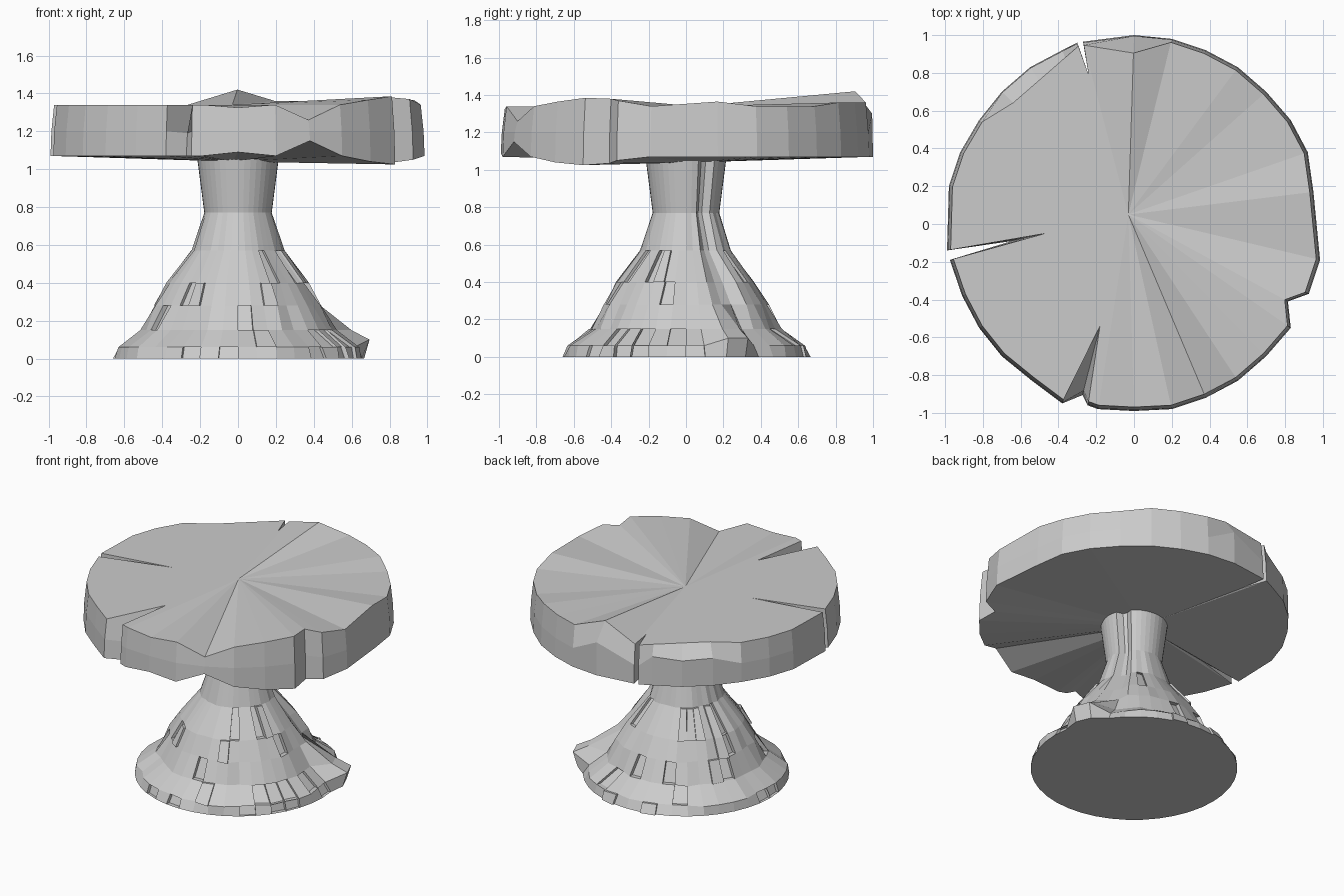
import bpy, bmesh, random
from math import cos, sin, radians, tau

if "Cube" in bpy.data.objects:
    bpy.data.objects.remove(bpy.data.objects["Cube"])

random.seed(4)
wood = bpy.data.materials.new("grey wood")
wood.diffuse_color = (0.6, 0.6, 0.6, 1)
wood.use_nodes = True
wood.node_tree.nodes["Principled BSDF"].inputs["Base Color"].default_value = wood.diffuse_color


def finish(bm, name):
    bmesh.ops.recalc_face_normals(bm, faces=bm.faces)
    mesh = bpy.data.meshes.new(name)
    bm.to_mesh(mesh)
    bm.free()
    mesh.materials.append(wood)
    ob = bpy.data.objects.new(name, mesh)
    bpy.context.collection.objects.link(ob)
    return ob


# --- Cracked table slab: a rim outline with three rings, fanned to a hub ---
HUB = (-0.03, 0.05)
# x, y, then optional overrides: top scale/height, mid scale/height, bottom scale/height
rim = [
    (0.95, 0.17, dict(zt=1.365)), (0.92, 0.38, {}), (0.83, 0.55, {}), (0.70, 0.70, {}),
    (0.55, 0.83, dict(zt=1.36)), (0.38, 0.92, dict(zt=1.36)), (0.20, 0.98, dict(zt=1.36)),
    (0.0, 1.0, dict(st=0.90, zt=1.42, zm=1.3)),
    # back crack
    (-0.27, 0.965, {}), (-0.24, 0.79, dict(st=1, sm=1, sb=1)), (-0.30, 0.96, {}),
    # chipped back left edge
    (-0.38, 0.92, dict(st=0.955, zm=1.27)), (-0.55, 0.83, dict(st=0.91, zm=1.25)),
    (-0.70, 0.70, dict(st=0.91, zm=1.26)), (-0.82, 0.55, {}),
    (-0.92, 0.38, {}), (-0.98, 0.20, {}),
    # left crack
    (-0.99, -0.14, {}), (-0.47, -0.05, dict(st=1, sm=1.2, sb=1.4)), (-0.975, -0.19, {}),
    (-0.91, -0.38, {}), (-0.82, -0.55, {}), (-0.70, -0.70, {}),
    (-0.54, -0.83, {}),
    # front crack with a sloping floor
    (-0.38, -0.95, dict(zm=1.2)), (-0.18, -0.54, dict(st=1, sm=1.58, zm=1.19, sb=1.62)),
    (-0.245, -0.96, {}),
    (-0.19, -0.98, {}), (0.0, -0.99, dict(zb=1.09, zt=1.325)), (0.20, -0.98, {}),
    (0.38, -0.92, dict(zt=1.26, zb=1.15)), (0.55, -0.83, {}), (0.70, -0.70, dict(zt=1.365, zb=1.04)),
    # notched front right corner
    (0.83, -0.55, dict(zt=1.385, zb=1.025)), (0.815, -0.41, dict(zt=1.38, zb=1.035)),
    (0.925, -0.37, dict(zt=1.37, zb=1.05)), (0.985, -0.19, {}),
]
bm = bmesh.new()


def ring(skey, zkey, scale, height):
    out = []
    for x, y, o in rim:
        s = o.get(skey, scale)
        out.append(bm.verts.new((HUB[0] + (x - HUB[0]) * s, HUB[1] + (y - HUB[1]) * s,
                                 o.get(zkey, height))))
    return out


rings = [ring("sb", "zb", 1.0, 1.07), ring("sm", "zm", 0.995, 1.2), ring("st", "zt", 0.98, 1.34)]
hub_low, hub_top = bm.verts.new((*HUB, 1.04)), bm.verts.new((*HUB, 1.34))
n = len(rim)
for i in range(n):
    j = (i + 1) % n
    for low, up in zip(rings, rings[1:]):
        bm.faces.new((low[i], low[j], up[j], up[i]))
    bm.faces.new((rings[0][j], rings[0][i], hub_low))
    bm.faces.new((rings[2][i], rings[2][j], hub_top))
finish(bm, "table_slab")

# --- Flared trunk: lathed profile with a groove, a root spur and bark plates ---
profile = [(0.66, 0), (0.635, 0.06), (0.515, 0.15), (0.445, 0.28), (0.37, 0.40),
           (0.24, 0.57), (0.178, 0.77), (0.215, 1.055)]
SIDES = 40
bm = bmesh.new()
grid = []
for k, (r, z) in enumerate(profile):
    row = []
    for i in range(SIDES):
        a = tau * i / SIDES
        rr = r
        if 1 <= k <= 5:
            rr *= 1 + random.uniform(-0.03, 0.03)
        if i in (3, 4) and k >= 3:          # long groove up the right side
            rr -= 0.035
        if i in (2, 3) and k < 3:           # broken root spur
            rr = (0.70, 0.73, 0.63)[k]
        row.append(bm.verts.new((rr * cos(a), rr * sin(a), z + (0.04 if i in (2, 3) and k == 1 else 0))))
    grid.append(row)
plates = []
for k in range(len(profile) - 1):
    for i in range(SIDES):
        j = (i + 1) % SIDES
        f = bm.faces.new((grid[k][i], grid[k][j], grid[k + 1][j], grid[k + 1][i]))
        if k < 5 and i not in (1, 2, 3, 4) and random.random() < 0.2:
            plates.append(f)
bm.faces.new(grid[0][::-1])
bm.faces.new(grid[-1])
bm.normal_update()
# sunken and raised bark pieces
for f in bmesh.ops.extrude_discrete_faces(bm, faces=plates)["faces"]:
    d = f.calc_center_median().copy()
    d.z = 0
    d.normalize()
    step = random.choice((-0.03, -0.02, 0.015))
    for v in f.verts:
        v.co += d * step
finish(bm, "trunk_base")
